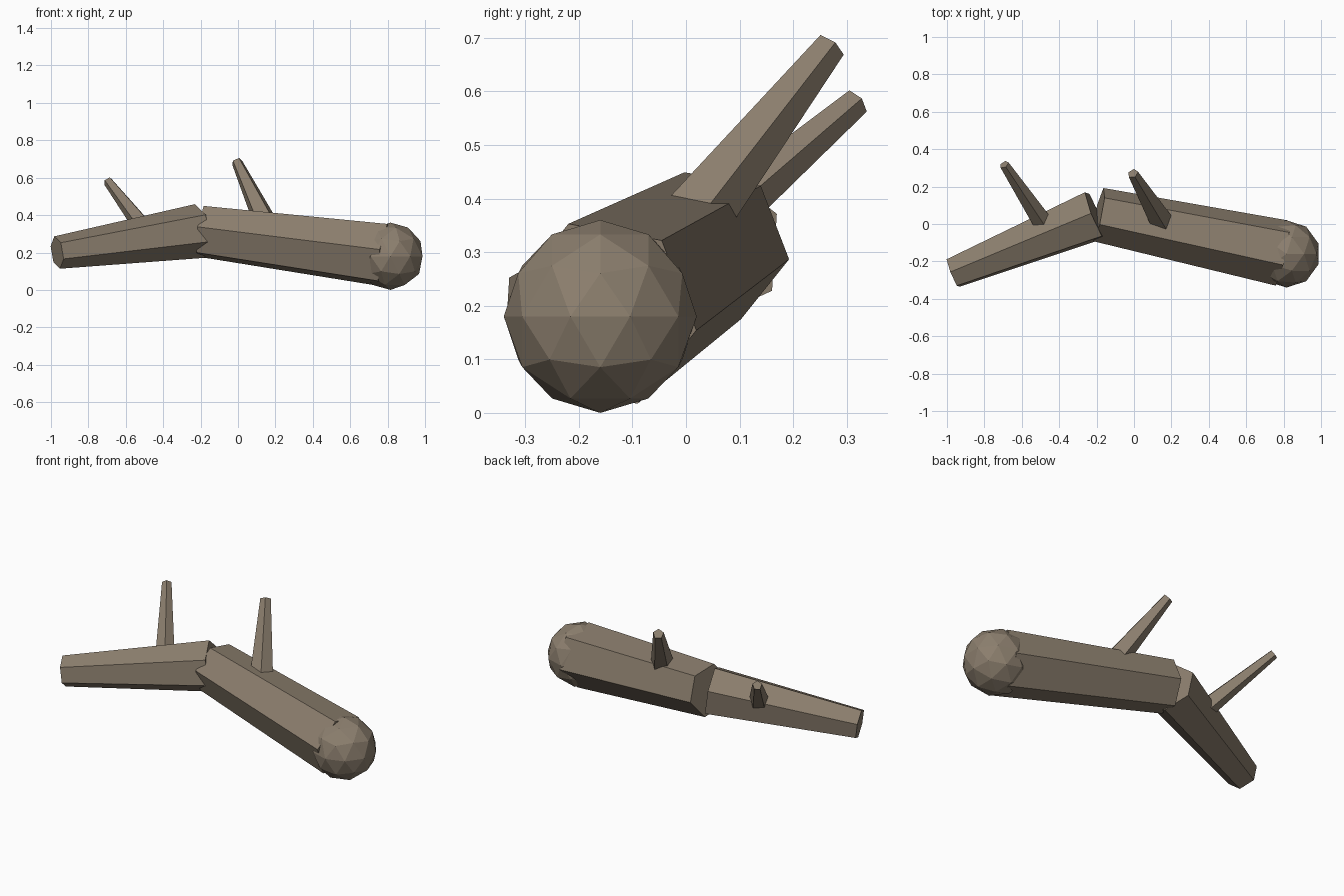
import bpy, math
from mathutils import Vector

cube = bpy.data.objects.get("Cube")
if cube:
    bpy.data.objects.remove(cube, do_unlink=True)

# Weathered wood colour
wood = bpy.data.materials.new("weathered_wood")
wood.use_nodes = True
colour = (0.26, 0.21, 0.155, 1)
wood.diffuse_color = colour
wood.node_tree.nodes["Principled BSDF"].inputs["Base Color"].default_value = colour


def limb(name, start, end, r_start, r_end, sides, roll):
    """Tapered, capped prism; roll is measured from the horizontal across the axis."""
    start, end = Vector(start), Vector(end)
    axis = (end - start).normalized()
    across = Vector((-axis.y, axis.x, 0)).normalized()
    if across.y < 0:
        across.negate()
    up = axis.cross(across)
    if up.z < 0:
        up.negate()
    verts = []
    for centre, r in ((start, r_start), (end, r_end)):
        for i in range(sides):
            a = math.radians(roll) + math.tau * i / sides
            verts.append(centre + r * (across * math.cos(a) + up * math.sin(a)))
    faces = [(i, (i + 1) % sides, sides + (i + 1) % sides, sides + i) for i in range(sides)]
    faces += [tuple(reversed(range(sides))), tuple(range(sides, 2 * sides))]
    if across.cross(up).dot(axis) < 0:
        faces = [tuple(reversed(f)) for f in faces]
    mesh = bpy.data.meshes.new(name)
    mesh.from_pydata(verts, [], faces)
    mesh.materials.append(wood)
    obj = bpy.data.objects.new(name, mesh)
    bpy.context.collection.objects.link(obj)
    return obj


# Two halves of the bent log
limb("thick_log", (-0.19, 0.05, 0.312), (0.79, -0.155, 0.185), 0.147, 0.18, 6, -10)
limb("thin_log", (-0.205, 0.048, 0.315), (-0.967, -0.262, 0.2), 0.146, 0.088, 6, 23)

# Twigs growing from the log
limb("long_twig", (0.185, -0.05, 0.28), (-0.006, 0.27, 0.685), 0.075, 0.03, 5, 90)
limb("short_twig", (-0.45, -0.05, 0.265), (-0.694, 0.318, 0.58), 0.06, 0.027, 5, 90)

# Rounded knot on the thick end
bpy.ops.mesh.primitive_ico_sphere_add(subdivisions=2, radius=0.18, location=(0.815, -0.16, 0.18))
knot = bpy.context.object
knot.name = "end_knot"
knot.data.materials.append(wood)
